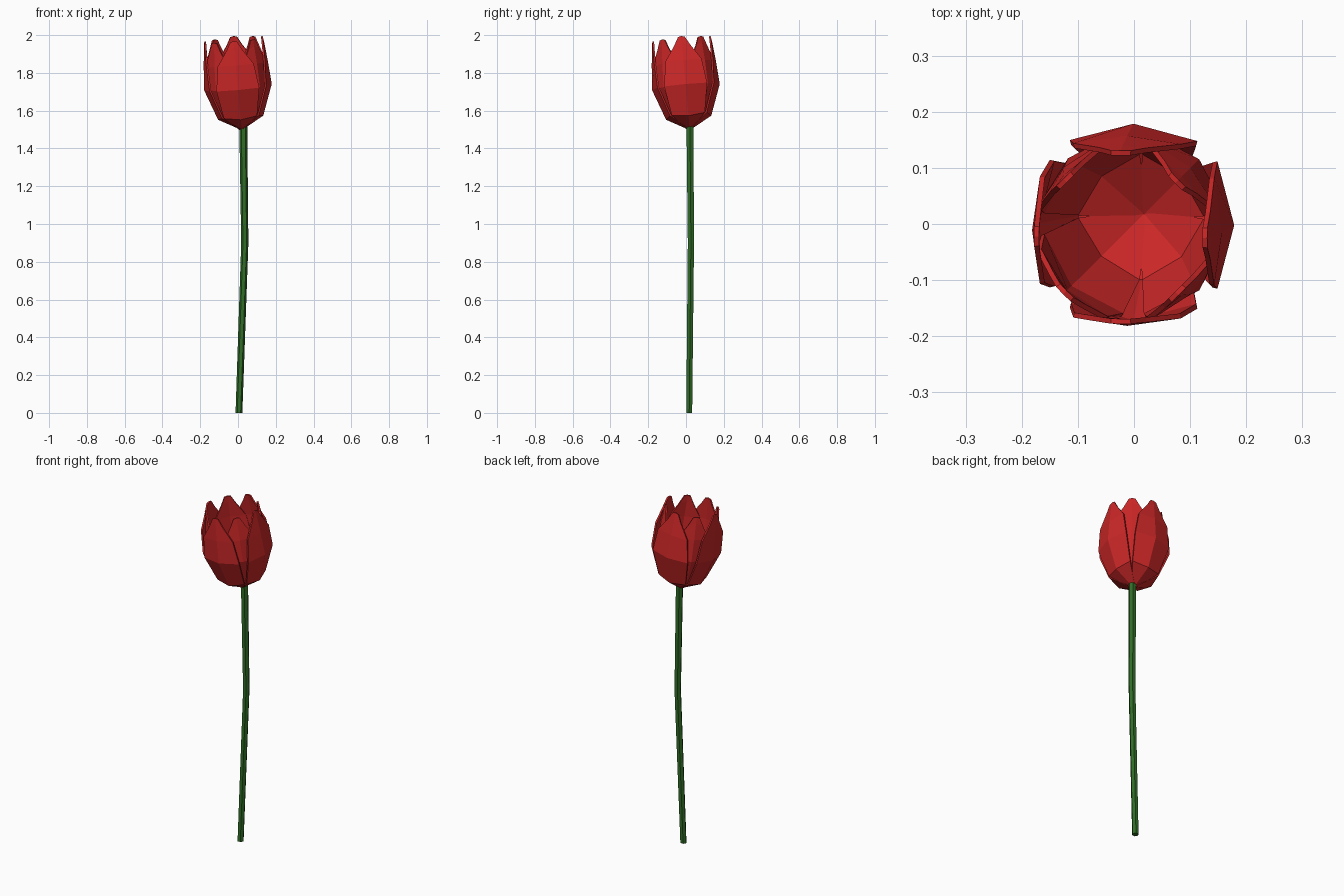
import bpy, bmesh, math
from mathutils import Matrix, Vector

if "Cube" in bpy.data.objects:
    bpy.data.objects.remove(bpy.data.objects["Cube"])


def material(name, rgb):
    m = bpy.data.materials.new(name)
    m.diffuse_color = (*rgb, 1)
    m.use_nodes = True
    m.node_tree.nodes["Principled BSDF"].inputs["Base Color"].default_value = m.diffuse_color
    return m


RED = material("petal red", (0.60, 0.02, 0.02))
GREEN = material("stem green", (0.03, 0.155, 0.02))


def make_object(name, bm, mat):
    bmesh.ops.recalc_face_normals(bm, faces=bm.faces)
    me = bpy.data.meshes.new(name)
    bm.to_mesh(me)
    bm.free()
    me.materials.append(mat)
    ob = bpy.data.objects.new(name, me)
    bpy.context.collection.objects.link(ob)
    return ob


# Stem: six-sided tube with a gentle bend
path = [(0.005, 0.017, 0, 0.018), (0.036, 0.026, 0.9, 0.019), (0.028, 0.021, 1.515, 0.021)]
bm = bmesh.new()
rings = [[bm.verts.new((x + r * math.cos(i * math.pi / 3), y + r * math.sin(i * math.pi / 3), z))
          for i in range(6)] for x, y, z, r in path]
for a, b in zip(rings, rings[1:]):
    for i in range(6):
        j = (i + 1) % 6
        bm.faces.new((a[i], a[j], b[j], b[i]))
bm.faces.new(rings[0])
bm.faces.new(rings[-1])
make_object("stem", bm, GREEN)

# Flower head leans slightly to the left and the front
LEAN = (Matrix.Translation((0.02, 0.02, 1.497))
        @ Matrix.Rotation(0.09, 4, 'X') @ Matrix.Rotation(-0.09, 4, 'Y'))

# Petal rows: centre radius, centre height, half width, edge radius, edge height
OUTER = [(0.000, 0.000, 0.012, 0.000, 0.002),
         (0.120, 0.066, 0.088, 0.098, 0.078),
         (0.180, 0.230, 0.114, 0.150, 0.230),
         (0.170, 0.360, 0.096, 0.156, 0.360),
         (0.160, 0.455, 0.042, 0.156, 0.440),
         (0.155, 0.488, 0.018, 0.155, 0.484)]
INNER = [(0.000, 0.014, 0.012, 0.000, 0.016),
         (0.108, 0.070, 0.080, 0.088, 0.080),
         (0.166, 0.230, 0.102, 0.134, 0.230),
         (0.160, 0.355, 0.086, 0.142, 0.355),
         (0.150, 0.450, 0.040, 0.146, 0.435),
         (0.146, 0.484, 0.018, 0.146, 0.480)]


def petal(name, rows, angle):
    turn = LEAN @ Matrix.Rotation(angle, 4, 'Z')
    bm = bmesh.new()
    grid = []
    for r, h, w, er, eh in rows:
        pts = [(er, -w, eh), (r, 0, h), (er, w, eh)]
        grid.append([bm.verts.new(turn @ Vector(p)) for p in pts])
    for a, b in zip(grid, grid[1:]):
        for i in range(2):
            bm.faces.new((a[i], a[i + 1], b[i + 1], b[i]))
    ob = make_object(name, bm, RED)
    # make the face normals point away from the flower axis
    axis = turn.to_3x3() @ Vector((1, 0, 0))
    if ob.data.polygons[4].normal.dot(axis) < 0:
        ob.data.flip_normals()
    mod = ob.modifiers.new("thickness", 'SOLIDIFY')
    mod.thickness = 0.009
    mod.offset = -1


# Four outer petals on the axes and four inner petals on the diagonals
for k in range(4):
    petal(f"outer_petal_{k + 1}", OUTER, k * math.pi / 2)
    petal(f"inner_petal_{k + 1}", INNER, (k + 0.5) * math.pi / 2)
